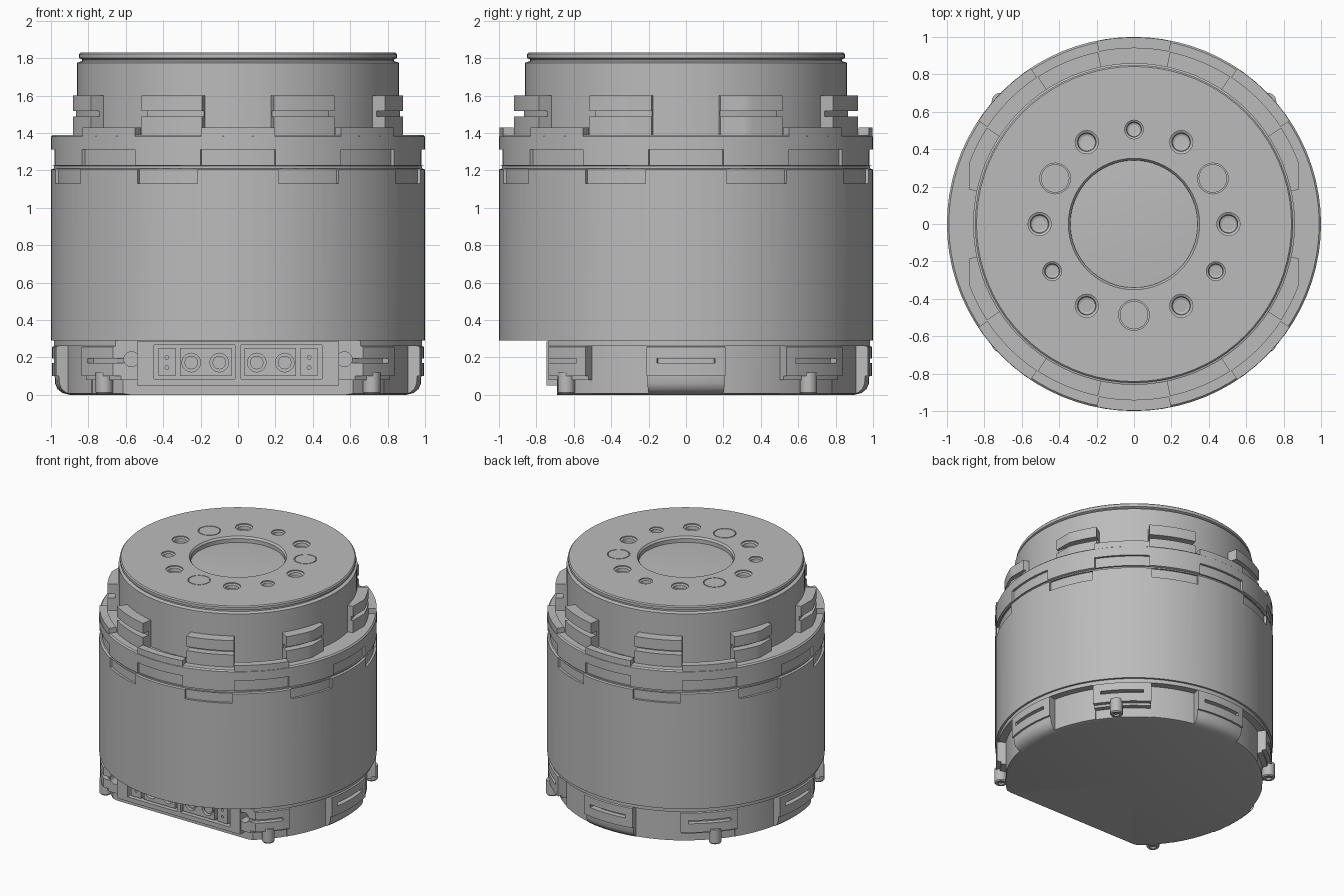
import bpy, bmesh
from math import sin, cos, radians, tau
from mathutils import Matrix, Vector

cube = bpy.data.objects.get("Cube")
if cube:
    bpy.data.objects.remove(cube, do_unlink=True)

grey = bpy.data.materials.new("machined grey")
grey.use_nodes = True
grey.diffuse_color = (0.5, 0.5, 0.5, 1)
grey.node_tree.nodes["Principled BSDF"].inputs["Base Color"].default_value = grey.diffuse_color

TABS = [22.5 + 45 * k for k in range(8)]
GAPS = [45 * k for k in range(8)]


def revolve(bm, profile, a0=0, a1=360, steps=80, at=(0, 0)):
    """Turn a closed (radius, z) outline into a full ring or a capped sector."""
    full = a1 - a0 >= 360
    rows = []
    for i in range(steps if full else steps + 1):
        a = radians(a0 + (a1 - a0) * i / steps)
        rows.append([bm.verts.new((at[0] + r * cos(a), at[1] + r * sin(a), z)) for r, z in profile])
    n = len(profile)
    faces = []
    for i in range(steps):
        p, q = rows[i], rows[(i + 1) % len(rows)]
        for j in range(n):
            k = (j + 1) % n
            if profile[j][0] or profile[k][0]:
                faces.append(bm.faces.new((p[j], q[j], q[k], p[k])))
    if not full:
        faces += [bm.faces.new(rows[0]), bm.faces.new(rows[-1][::-1])]
    bmesh.ops.remove_doubles(bm, verts=[v for row in rows for v in row], dist=1e-5)
    bmesh.ops.recalc_face_normals(bm, faces=[f for f in faces if f.is_valid])


def sectors(angles, r0, r1, z0, z1, half):
    """A ring of equal blocks centred on the given angles."""
    bm = bmesh.new()
    for a in angles:
        revolve(bm, [(r0, z0), (r1, z0), (r1, z1), (r0, z1)], a - half, a + half, 8)
    return bm


def box(bm, x0, x1, y0, y1, z0, z1):
    size = Matrix.Diagonal((x1 - x0, y1 - y0, z1 - z0, 1))
    mid = Vector((x0 + x1, y0 + y1, z0 + z1)) / 2
    bmesh.ops.create_cube(bm, size=1, matrix=Matrix.Translation(mid) @ size)


def rod(bm, x, z, r, y0, y1):
    """Round bar lying along y."""
    m = Matrix.Translation((x, (y0 + y1) / 2, z)) @ Matrix.Rotation(tau / 4, 4, 'X')
    bmesh.ops.create_cone(bm, cap_ends=True, segments=20, radius1=r, radius2=r, depth=y1 - y0, matrix=m)


def make(name, bm):
    mesh = bpy.data.meshes.new(name)
    bm.to_mesh(mesh)
    bm.free()
    mesh.materials.append(grey)
    ob = bpy.data.objects.new(name, mesh)
    bpy.context.collection.objects.link(ob)
    return ob


def cut(ob, bm):
    """Subtract the shapes in bm, bake the result and drop the cutter."""
    tool = make("cutter", bm)
    tool.hide_render = True
    mod = ob.modifiers.new("cut", 'BOOLEAN')
    mod.operation, mod.solver, mod.object = 'DIFFERENCE', 'EXACT', tool
    baked = bpy.data.meshes.new_from_object(ob.evaluated_get(bpy.context.evaluated_depsgraph_get()))
    ob.modifiers.clear()
    ob.data = baked
    bpy.data.objects.remove(tool, do_unlink=True)


def cut_front(ob, y):
    bm = bmesh.new()
    box(bm, -1.2, 1.2, -1.3, y, -.2, .5)
    cut(ob, bm)


def smooth(ob):
    bpy.ops.object.select_all(action='DESELECT')
    ob.select_set(True)
    bpy.context.view_layer.objects.active = ob
    bpy.ops.object.shade_smooth_by_angle(angle=radians(30))


# Main housing with seam groove, shoulder and neck
bm = bmesh.new()
revolve(bm, [(0, .29), (1, .29), (1, 1.205), (.985, 1.21), (.985, 1.222), (1, 1.227), (1, 1.38),
             (.99, 1.39), (.86, 1.39), (.86, 1.775), (.83, 1.785), (0, 1.785)])
housing = make("housing", bm)
cut(housing, sectors(TABS, .982, 1.1, 1.13, 1.207, 10))
cut(housing, sectors(GAPS, .982, 1.1, 1.225, 1.31, 11.5))

# Raised merlons on the shoulder
make("shoulder_merlons", sectors([a for a in GAPS if a % 180], .94, .998, 1.37, 1.43, 11.5))

# Slotted lugs around the neck, flattened at both sides
lugs = make("neck_lugs", sectors(TABS, .84, .94, 1.38, 1.6, 10.7))
cut(lugs, sectors(TABS, .885, 1.1, 1.487, 1.518, 14))
bm = bmesh.new()
for x0, x1 in ((-1.2, -.882), (.882, 1.2)):
    box(bm, x0, x1, -.7, .7, 1.3, 1.7)
cut(lugs, bm)

# Top flange with central bore, bolt holes and plugs
bm = bmesh.new()
revolve(bm, [(0, 1.77), (.835, 1.77), (.835, 1.793), (.85, 1.8), (.85, 1.822), (.842, 1.83), (0, 1.83)])
flange = make("top_flange", bm)
bm = bmesh.new()
revolve(bm, [(0, 1.778), (.34, 1.778), (.34, 1.815), (.355, 1.835), (.355, 1.9), (0, 1.9)], steps=64)
for k in range(12):
    a = radians(30 * k)
    at = (.505 * cos(a), .505 * sin(a))
    if k in (1, 5, 9):
        at = (.487 * cos(a), .487 * sin(a))
        revolve(bm, [(.076, 1.82), (.082, 1.82), (.082, 1.9), (.076, 1.9)], steps=28, at=at)
    else:
        r = .05 if k in (3, 7, 11) else .062
        revolve(bm, [(0, 1.772), (r * .75, 1.79), (r * .8, 1.815), (r, 1.822), (r, 1.9), (0, 1.9)],
                steps=24, at=at)
cut(flange, bm)

# Base ring: recessed bays, slotted tabs and a flat front
bm = bmesh.new()
revolve(bm, [(0, .08), (.965, .08), (.965, .1), (.995, .1), (.995, .255), (.985, .26), (.985, .295), (0, .295)])
base = make("base_ring", bm)
cut_front(base, -.735)
cut(base, sectors(TABS, .93, 1.1, -.1, .26, 10.3))
cut(base, sectors(GAPS, .955, 1.1, .17, .195, 9))
bm = bmesh.new()
for x in (-.57, .57):
    rod(bm, x, .19, .04, -.9, -.66)
box(bm, -.46, .46, -.9, -.65, .085, .265)
cut(base, bm)

# Bottom cover with rounded rim
bm = bmesh.new()
revolve(bm, [(0, 0), (.9, 0), (.94, .01), (.965, .03), (.978, .06), (.98, .1), (0, .1)])
cover = make("bottom_cover", bm)
cut_front(cover, -.69)
cut(cover, sectors(TABS, .93, 1.1, -.1, .3, 10.3))
cut(cover, sectors(GAPS[1::2], .925, 1.1, -.1, .3, 12.3))

# Screw feet on the diagonals
bm = bmesh.new()
for x in (-.715, .715):
    for y in (-.64, .655):
        revolve(bm, [(0, .018), (.022, .018), (.022, .004), (.04, .004), (.046, .012), (.046, .12), (0, .12)],
                steps=20, at=(x, y))
make("screw_feet", bm)

# Front connector frame with two sockets
bm = bmesh.new()
box(bm, -.54, .54, -.745, -.64, .05, .285)
frame = make("connector_frame", bm)
bm = bmesh.new()
for x0, x1 in ((-.45, -.015), (.015, .45)):
    box(bm, x0, x1, -.9, -.70, .085, .265)
cut(frame, bm)

# Connector inserts: shells, power barrels and signal blocks
bm = bmesh.new()
for s in (-1, 1):
    for near, far in ((.035, .31), (.335, .425)):
        x0, x1 = sorted((s * near, s * far))
        box(bm, x0, x1, -.738, -.69, .1, .25)
shells = make("connector_shells", bm)
bm = bmesh.new()
for s in (-1, 1):
    for x in (.1, .25):
        rod(bm, s * x, .172, .05, -.9, -.705)
    for z in (.145, .2):
        rod(bm, s * .38, z, .01, -.9, -.715)
cut(shells, bm)
bm = bmesh.new()
for s in (-1, 1):
    for x in (.1, .25):
        rod(bm, s * x, .172, .036, -.73, -.7)
make("connector_pins", bm)

for ob in list(bpy.context.collection.objects):
    if ob.type == 'MESH' and grey.name in ob.data.materials:
        smooth(ob)
